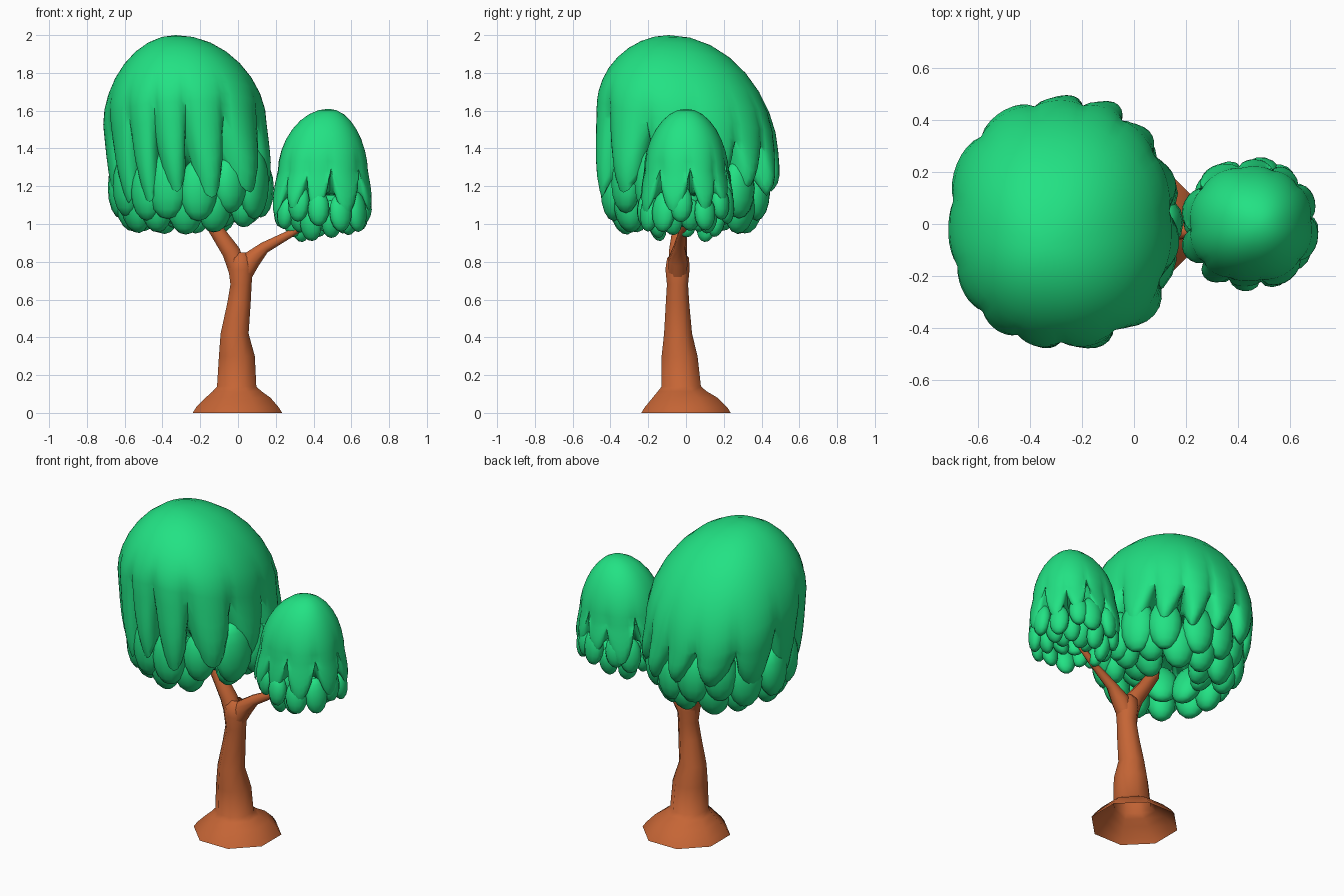
import bpy, bmesh, math, random
from mathutils import Vector, Matrix

if "Cube" in bpy.data.objects:
    bpy.data.objects.remove(bpy.data.objects["Cube"])

random.seed(4)


def material(name, col):
    m = bpy.data.materials.new(name)
    m.diffuse_color = (*col, 1)
    m.use_nodes = True
    m.node_tree.nodes["Principled BSDF"].inputs["Base Color"].default_value = m.diffuse_color
    return m


GREEN = material("leaf green", (0.016, 0.76, 0.23))
BROWN = material("bark brown", (0.56, 0.13, 0.036))


def finish(bm, name, mat, angle=60):
    bmesh.ops.recalc_face_normals(bm, faces=bm.faces)
    me = bpy.data.meshes.new(name)
    bm.to_mesh(me)
    bm.free()
    ob = bpy.data.objects.new(name, me)
    bpy.context.collection.objects.link(ob)
    me.materials.append(mat)
    bpy.ops.object.select_all(action='DESELECT')
    ob.select_set(True)
    bpy.context.view_layer.objects.active = ob
    bpy.ops.object.shade_smooth_by_angle(angle=math.radians(angle))
    return ob


def bridge(bm, rings):
    for a, b in zip(rings, rings[1:]):
        n = len(a)
        for i in range(n):
            j = (i + 1) % n
            bm.faces.new((a[i], a[j], b[j], b[i]))


def tube(name, path, sides=8, level=False):
    """Limb through (x, y, z, half width) stations."""
    bm = bmesh.new()
    pts = [Vector(p[:3]) for p in path]
    rings = []
    for k, p in enumerate(pts):
        d = pts[min(k + 1, len(pts) - 1)] - pts[max(k - 1, 0)]
        d = Vector((0, 0, 1)) if level else d.normalized()
        u = Vector((0, 1, 0)).cross(d).normalized()
        v = d.cross(u)
        r = path[k][3] / math.cos(math.pi / sides)
        rings.append([bm.verts.new(p + r * (u * math.cos(t) + v * math.sin(t)))
                      for t in (2 * math.pi * (i + .5) / sides for i in range(sides))])
    bridge(bm, rings)
    return finish(bm, name, BROWN, 75)


def dome(name, apex, centre, rx, ry, rim, slope, notch, tip, hollow, lobes, flare, drift):
    """Rounded crown whose skirt divides into drooping lobes."""
    bm = bmesh.new()
    n = lobes * 8
    depth = [random.uniform(.75, 1.1) for _ in range(lobes)]
    bulge = [random.uniform(.97, 1.04) for _ in range(lobes)]
    high = [random.uniform(-.06, .06) for _ in range(lobes)]
    stations = ([('top', k / 8) for k in range(1, 9)]
                + [('skirt', u) for u in (.2, .4, .6, .78, .92, 1)]
                + [('curl', c) for c in (.35, 1)])
    rings = []
    for kind, s in stations:
        ring = []
        for i in range(n):
            q = i / 8
            lob = int(q)
            # uneven lobe widths
            t = 2 * math.pi * i / n + .12 * math.sin(4 * math.pi * i / n + 1)
            f = abs(math.sin(math.pi * q)) ** .65
            w = q - lob
            nz = notch + high[lob] * (1 - w) + high[(lob + 1) % lobes] * w
            c, sn = math.cos(t), math.sin(t)
            se = (abs(c) ** 2.2 + abs(sn) ** 2.2) ** (-1 / 2.2)
            zr = rim - slope * sn
            zt = nz + (tip - nz) * f * depth[lob]
            dx = 0
            if kind == 'top':
                r = math.sin(s * math.pi / 2)
                z = zr + (apex[2] - zr) * max(0, math.cos(s * math.pi / 2)) ** 1.15
                g = max(0, (s - .65) / .35) ** 1.5 * .35
            elif kind == 'skirt':
                r, z = 1 + flare * s - .10 * s ** 5, zr + (zt - zr) * s
                g = .35 + .65 * s
                dx = drift * s * f
            else:
                r, z = 1 + flare - .10 - .19 * s, zt + (hollow - zt) * s * .9 + .01
                g = 1
                dx = drift * f
            mix = min(1, r)
            rad = r * se * (1 + g * ((bulge[lob] - 1) * f - .13 * (1 - f)))
            cx = apex[0] + (centre[0] - apex[0]) * mix + dx
            cy = apex[1] + (centre[1] - apex[1]) * mix
            ring.append(bm.verts.new((cx + rx * rad * c, cy + ry * rad * sn, z)))
        rings.append(ring)
    bridge(bm, rings)
    # crown point and hollow underside
    for ring, p in ((rings[0], apex), (rings[-1], (*centre, hollow))):
        v = bm.verts.new(p)
        for i in range(n):
            bm.faces.new((ring[i], ring[(i + 1) % n], v))
    return finish(bm, name, GREEN)


def tufts(name, centre, rows):
    """Rings of hanging leaf tufts: (count, rx, ry, z, thick, wide, half height, tilt)."""
    bm = bmesh.new()
    for count, rx, ry, z, a, b, h, tilt in rows:
        off = random.random()
        for i in range(count):
            t = 2 * math.pi * (i + off + random.uniform(-.2, .2)) / count
            k = random.uniform(.9, 1.12)
            pos = (centre[0] + rx * math.cos(t), centre[1] + ry * math.sin(t),
                   z + random.uniform(-.03, .03))
            m = (Matrix.Translation(pos) @ Matrix.Rotation(t, 4, 'Z')
                 @ Matrix.Rotation(tilt, 4, 'Y') @ Matrix.Diagonal((a, b * k, h * k, 1)))
            bmesh.ops.create_uvsphere(bm, u_segments=12, v_segments=8, radius=1, matrix=m)
    return finish(bm, name, GREEN)


# Flared foot and trunk in one skin, then two branches
tube("trunk", [(-.003, 0, 0, .237), (-.003, 0, .03, .218), (0, -.005, .08, .172),
               (-.005, -.02, .115, .128), (-.007, -.025, .14, .104), (-.006, -.034, .30, .095),
               (-.018, -.042, .42, .074), (.005, -.045, .58, .062), (.016, -.045, .68, .056),
               (.014, -.045, .76, .064), (.014, -.042, .82, .058), (.015, -.04, .85, .03)],
     level=True)
tube("left_branch", [(.01, -.045, .72, .048), (-.035, -.042, .85, .048), (-.10, -.035, .945, .04),
                     (-.17, -.03, 1.05, .032), (-.185, -.03, 1.15, .028), (-.22, -.02, 1.42, .025)])
tube("right_branch", [(.02, -.045, .72, .048), (.07, -.042, .81, .05), (.14, -.035, .875, .03),
                      (.28, -.02, .95, .020), (.42, 0, 1.04, .016), (.46, 0, 1.2, .015)])

# Large crown
dome("large_crown", (-.33, -.09, 2.0), (-.28, .005), .437, .478, 1.52, .13,
     1.40, 1.12, 1.28, 13, .02, .045)
tufts("large_crown_tufts", (-.25, 0), [
    (14, .37, .385, 1.20, .07, .105, .17, .0),
    (12, .32, .33, 1.10, .075, .09, .13, .15),
    (8, .21, .22, 1.13, .07, .09, .13, .4)])

# Small crown
dome("small_crown", (.48, 0, 1.61), (.448, 0), .24, .225, 1.28, .0,
     1.28, 1.06, 1.15, 10, .16, -.01)
tufts("small_crown_tufts", (.45, 0), [
    (12, .215, .215, 1.09, .045, .062, .10, -.1),
    (9, .165, .165, 1.02, .045, .055, .085, .2),
    (5, .09, .09, 1.06, .045, .055, .08, .4)])
